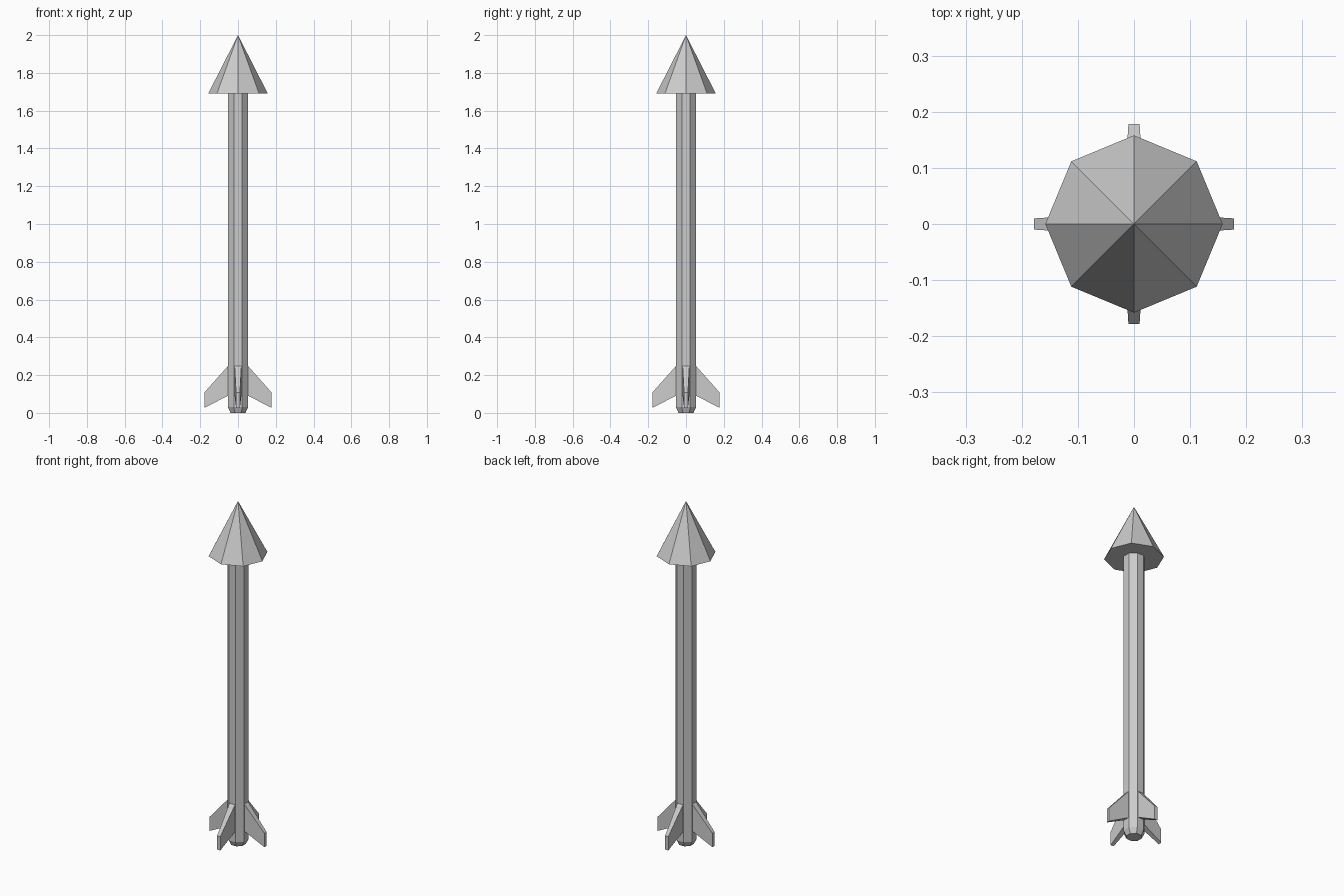
import bpy, bmesh
from math import pi, cos, sin
from mathutils import Matrix

if "Cube" in bpy.data.objects:
    bpy.data.objects.remove(bpy.data.objects["Cube"])


def finish(name, bm):
    bmesh.ops.recalc_face_normals(bm, faces=bm.faces)
    mesh = bpy.data.meshes.new(name)
    bm.to_mesh(mesh)
    bm.free()
    obj = bpy.data.objects.new(name, mesh)
    bpy.context.collection.objects.link(obj)
    return obj


def lathe(name, profile, sides, phase=0.0):
    """Low-poly turned solid from (radius, z) pairs; radius 0 makes a point."""
    bm = bmesh.new()
    rings = []
    for r, z in profile:
        if r == 0:
            rings.append([bm.verts.new((0, 0, z))] * sides)
        else:
            angles = [phase + 2 * pi * i / sides for i in range(sides)]
            rings.append([bm.verts.new((r * cos(a), r * sin(a), z)) for a in angles])
    for low, high in zip(rings, rings[1:]):
        for i in range(sides):
            j = (i + 1) % sides
            corners = [low[i], low[j], high[j], high[i]]
            bm.faces.new(list(dict.fromkeys(corners)))
    for ring in (rings[0], rings[-1]):
        if ring[0] is not ring[1]:
            bm.faces.new(ring)
    return finish(name, bm)


def fin(name, angle):
    """Swept fin, thick at the root and thin at the tip."""
    outline = [(0.050, 0.252, 0.018), (0.178, 0.108, 0.010),
               (0.178, 0.027, 0.010), (0.050, 0.092, 0.018)]  # radius, z, half thickness
    bm = bmesh.new()
    left = [bm.verts.new((x, t, z)) for x, z, t in outline]
    right = [bm.verts.new((x, -t, z)) for x, z, t in outline]
    bm.faces.new(left)
    bm.faces.new(right)
    for i in range(4):
        j = (i + 1) % 4
        bm.faces.new((left[i], left[j], right[j], right[i]))
    bm.transform(Matrix.Rotation(angle, 4, 'Z'))
    return finish(name, bm)


# Octagonal shaft with a chamfered foot, flats facing the fins
R = 0.053 / cos(pi / 8)
lathe("shaft", [(0.043, 0), (R, 0.03), (R, 1.69)], 8, pi / 8)

# Eight-sided pointed head, corners on the axes
lathe("head", [(0.158, 1.69), (0, 2.0)], 8)

# Four tail fins
for k, side in enumerate(("right", "back", "left", "front")):
    fin("fin_" + side, k * pi / 2)
